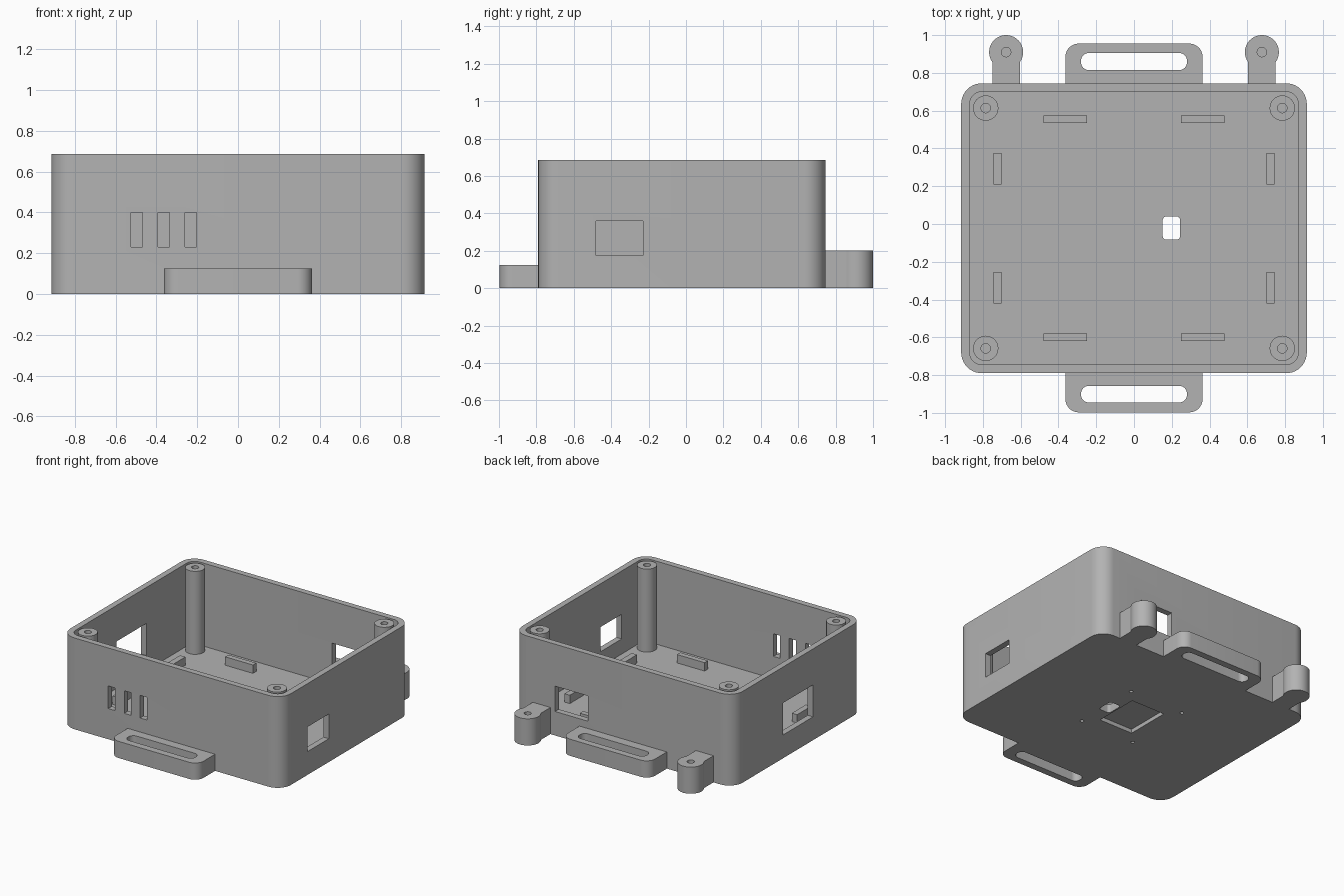
import bpy, bmesh
from math import sin, cos, pi, asin

if "Cube" in bpy.data.objects:
    bpy.data.objects.remove(bpy.data.objects["Cube"])

grey = bpy.data.materials.new("plain_grey")
grey.use_nodes = True
grey.diffuse_color = (0.45, 0.45, 0.45, 1)
grey.node_tree.nodes["Principled BSDF"].inputs["Base Color"].default_value = (0.45, 0.45, 0.45, 1)

# Main dimensions
HALF_X, FRONT, BACK, HEIGHT = 0.915, -0.79, 0.745, 0.685
MID_Y = (FRONT + BACK) / 2
WALL, FLOOR = 0.045, 0.062


def arc(cx, cy, r, a0, a1, steps):
    return [(cx + r * cos(a0 + (a1 - a0) * i / steps),
             cy + r * sin(a0 + (a1 - a0) * i / steps)) for i in range(steps + 1)]


def circle(cx, cy, r, steps=32):
    return arc(cx, cy, r, 0, 2 * pi, steps)[:-1]


def rounded(x0, x1, y0, y1, r, front=True, back=True):
    """Rectangle outline, rounded at the front and/or back corners."""
    pts = []
    corners = [(x1, y1, -1, -1, back), (x0, y1, 1, -1, back),
               (x0, y0, 1, 1, front), (x1, y0, -1, 1, front)]
    for i, (x, y, sx, sy, on) in enumerate(corners):
        if on and r > 0:
            pts += arc(x + sx * r, y + sy * r, r, i * pi / 2, (i + 1) * pi / 2, 10)
        else:
            pts.append((x, y))
    return pts


def prism(name, outline, z0, z1):
    bm = bmesh.new()
    face = bm.faces.new([bm.verts.new((x, y, z0)) for x, y in outline])
    top = bmesh.ops.extrude_face_region(bm, geom=[face])["geom"]
    for v in top:
        if isinstance(v, bmesh.types.BMVert):
            v.co.z = z1
    bmesh.ops.recalc_face_normals(bm, faces=bm.faces)
    mesh = bpy.data.meshes.new(name)
    bm.to_mesh(mesh)
    bm.free()
    mesh.materials.append(grey)
    obj = bpy.data.objects.new(name, mesh)
    bpy.context.collection.objects.link(obj)
    return obj


def block(name, x0, x1, y0, y1, z0, z1):
    return prism(name, rounded(x0, x1, y0, y1, 0), z0, z1)


def activate(obj):
    bpy.ops.object.select_all(action="DESELECT")
    obj.select_set(True)
    bpy.context.view_layer.objects.active = obj


def cut(obj, cutters):
    activate(obj)
    for c in cutters:
        mod = obj.modifiers.new("cut", "BOOLEAN")
        mod.operation, mod.solver, mod.object = "DIFFERENCE", "EXACT", c
        bpy.ops.object.modifier_apply(modifier=mod.name)
        bpy.data.objects.remove(c)


def smooth(obj):
    activate(obj)
    bpy.ops.object.shade_smooth_by_angle(angle=pi / 6)


# Open box with rounded corners
case = prism("case", rounded(-HALF_X, HALF_X, FRONT, BACK, 0.11), 0, HEIGHT)
cutters = [prism("cavity", rounded(-HALF_X + WALL, HALF_X - WALL, FRONT + WALL, BACK - WALL, 0.065),
                 FLOOR, 1)]
# Front vent slots
for x in (-0.497, -0.363, -0.232):
    cutters.append(block("vent", x - 0.028, x + 0.028, FRONT - 0.1, FRONT + 0.1, 0.23, 0.40))
# Port openings on both sides and the back
cutters.append(block("port", 0.8, 1, -0.48, -0.23, 0.175, 0.36))
cutters.append(block("port", -1, -0.8, -0.2, 0.155, 0.175, 0.415))
cutters.append(block("port", 0.29, 0.565, BACK - 0.1, BACK + 0.1, 0.18, 0.37))
# Floor window, underside recess and screw holes
cutters.append(prism("window", rounded(0.152, 0.244, -0.083, 0.04, 0.02), -0.1, 0.2))
cutters.append(block("recess", -0.14, 0.14, MID_Y - 0.17, MID_Y + 0.17, -0.1, 0.03))
for sx in (-1, 1):
    for sy in (-1, 1):
        cutters.append(prism("screw_hole", circle(sx * 0.225, MID_Y + sy * 0.26, 0.013, 16), -0.1, 0.03))
cut(case, cutters)
smooth(case)

for sx, side in ((1, "left"), (-1, "right")):
    for sy, end in ((-1, "front"), (1, "back")):
        # Corner screw post
        px, py = sx * 0.785, MID_Y + sy * 0.636
        post = prism(f"{end}_{side}_post", circle(px, py, 0.067), FLOOR, HEIGHT)
        cut(post, [prism("bore", circle(px, py, 0.025, 24), 0.3, 1)])
        smooth(post)
        # Locating ribs on the floor
        rx, ry = sx * 0.365, MID_Y + sy * 0.576
        block(f"{end}_{side}_long_rib", rx - 0.115, rx + 0.115, ry - 0.02, ry + 0.02, FLOOR, 0.125)
        rx, ry = sx * 0.723, MID_Y + sy * 0.315
        block(f"{end}_{side}_short_rib", rx - 0.022, rx + 0.022, ry - 0.084, ry + 0.084, FLOOR, 0.125)

    # Back mounting ear: straight arm ending in a round boss
    ex, ey, r, half = sx * 0.677, 0.91, 0.09, 0.073
    a = asin((r * r - half * half) ** 0.5 / r)
    outline = [(ex - half, BACK), (ex + half, BACK)] + arc(ex, ey, r, -a, pi + a, 32)
    ear = prism(f"{side}_ear", outline, 0, 0.2)
    cut(ear, [prism("bore", circle(ex, ey, 0.025, 24), 0.06, 0.4)])
    smooth(ear)

# Strap loops at front and back
for name, y0, y1, s0, s1, front in (("front_strap_loop", -0.997, FRONT, -0.945, -0.857, True),
                                    ("back_strap_loop", BACK, 0.955, 0.815, 0.905, False)):
    loop = prism(name, rounded(-0.363, 0.363, y0, y1, 0.07, front, not front), 0, 0.125)
    cut(loop, [prism("slot", rounded(-0.28, 0.28, s0, s1, 0.04), -0.1, 0.3)])
    smooth(loop)
